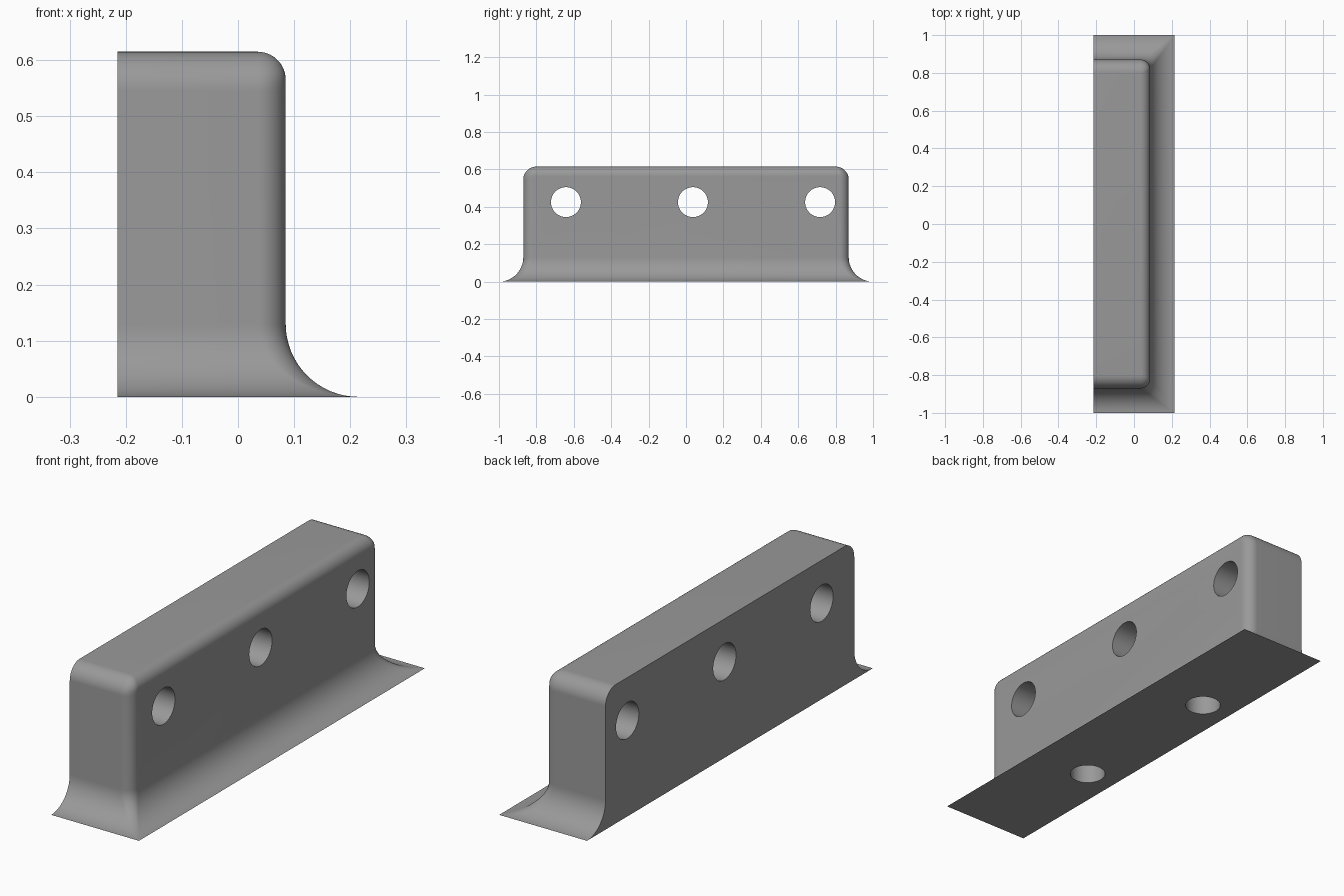
import bpy, bmesh, math
from mathutils import Matrix

if "Cube" in bpy.data.objects:
    bpy.data.objects.remove(bpy.data.objects["Cube"])

BACK, FACE, END, TOP = -0.215, 0.085, 0.87, 0.615   # block limits
FLARE, CORNER, TOP_X, TOP_Y = 0.13, 0.05, 0.05, 0.07  # radii
SEG = 12

grey = bpy.data.materials.new("grey")
grey.diffuse_color = (0.32, 0.32, 0.32, 1)
grey.use_nodes = True
grey.node_tree.nodes["Principled BSDF"].inputs["Base Color"].default_value = grey.diffuse_color


def ring(z, dx, dy, rx, ry):
    """U-shaped section, open corners rounded, straight along the back plane."""
    x, y = FACE + dx, END + dy
    half = []
    for i in range(SEG + 1):
        a = math.pi / 2 * i / SEG
        half.append((x - rx + rx * math.sin(a), -y + ry - ry * math.cos(a), z))
    pts = [(BACK, -y, z)] + half
    return pts + [(px, -py, pz) for px, py, pz in reversed(pts)]


def inset(z, r):
    h = max(0, z - (TOP - r))
    return r - math.sqrt(max(0, r * r - h * h))


# Sections: concave flare at the foot, then rounded top edges
rings = []
for i in range(17):
    t = math.pi / 2 * (1 - i / 16)
    d, r = FLARE * (1 - math.cos(t)), CORNER * math.cos(t)
    rings.append(ring(FLARE * (1 - math.sin(t)), d, d, r, r))
for i in range(17):
    z = TOP - TOP_Y + TOP_Y * math.sin(math.pi / 2 * i / 16)
    ix, iy = inset(z, TOP_X), inset(z, TOP_Y)
    rings.append(ring(z, -ix, -iy, CORNER * (1 - ix / TOP_X), CORNER * (1 - iy / TOP_Y)))

# Block body
bm = bmesh.new()
loops = [[bm.verts.new(p) for p in pts] for pts in rings]
n = len(loops[0])
for a, b in zip(loops, loops[1:]):
    for i in range(n - 1):
        bm.faces.new((a[i], a[i + 1], b[i + 1], b[i]))
bm.faces.new(list(reversed(loops[0])))
bm.faces.new(loops[-1])
bm.faces.new([l[0] for l in loops] + [l[-1] for l in reversed(loops)])
bmesh.ops.remove_doubles(bm, verts=bm.verts, dist=1e-5)
bmesh.ops.recalc_face_normals(bm, faces=bm.faces)
mesh = bpy.data.meshes.new("mounting_block")
bm.to_mesh(mesh)
bm.free()
block = bpy.data.objects.new("mounting_block", mesh)
bpy.context.collection.objects.link(block)
mesh.materials.append(grey)

# Hole cutters: three through the face, two blind from below
bm = bmesh.new()


def drill(loc, radius, depth, turn=0):
    m = Matrix.Translation(loc) @ Matrix.Rotation(turn, 4, 'Y')
    bmesh.ops.create_cone(bm, cap_ends=True, segments=48, radius1=radius,
                          radius2=radius, depth=depth, matrix=m)


for y in (-0.642, 0.037, 0.717):
    drill((0, y, 0.425), 0.08, 1, math.pi / 2)
for y in (-0.395, 0.38):
    drill((-0.07, y, 0.1), 0.075, 0.5)
cut_mesh = bpy.data.meshes.new("hole_cutter")
bm.to_mesh(cut_mesh)
bm.free()
cut_mesh.materials.append(grey)
cutter = bpy.data.objects.new("hole_cutter", cut_mesh)
bpy.context.collection.objects.link(cutter)
cutter.hide_render = True

mod = block.modifiers.new("holes", 'BOOLEAN')
mod.operation, mod.solver, mod.object = 'DIFFERENCE', 'EXACT', cutter
bpy.context.view_layer.objects.active = block
block.select_set(True)
bpy.ops.object.modifier_apply(modifier=mod.name)
bpy.data.objects.remove(cutter)
bpy.ops.object.shade_smooth_by_angle(angle=math.radians(35))
